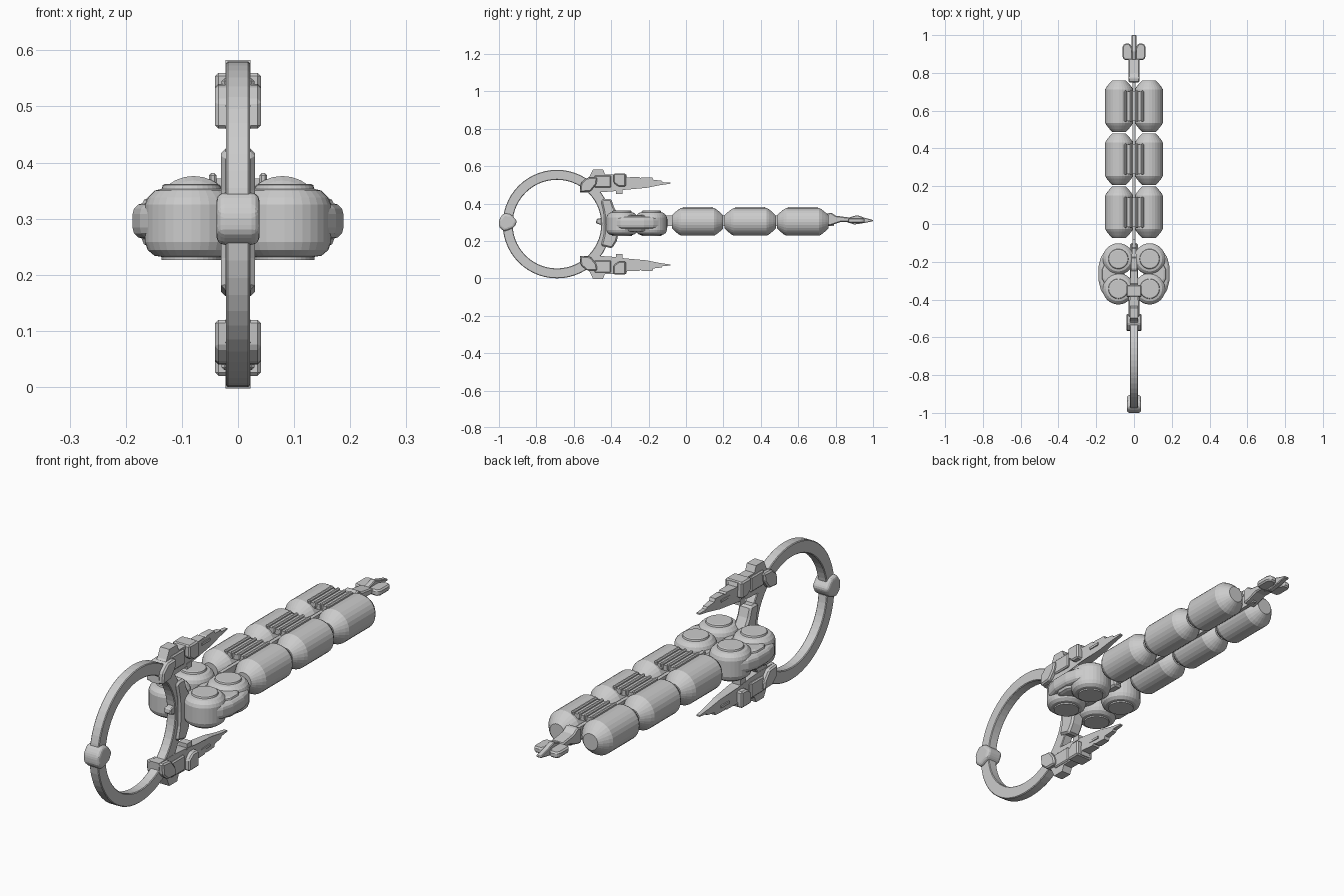
import bpy, bmesh
from math import sin, cos, pi
from mathutils import Matrix

MID = 0.29  # height of the ship's symmetry plane


def make(name, bm, bevel=0.0, segs=1):
    bmesh.ops.recalc_face_normals(bm, faces=bm.faces)
    me = bpy.data.meshes.new(name)
    bm.to_mesh(me)
    bm.free()
    ob = bpy.data.objects.new(name, me)
    bpy.context.collection.objects.link(ob)
    if bevel:
        m = ob.modifiers.new("bevel", "BEVEL")
        m.width, m.segments, m.limit_method = bevel, segs, "ANGLE"
    return ob


def prism(name, pts, a, b, axis="x", bevel=0.0, segs=1):
    """Outline extruded from a to b: (y,z) outline along x, or (x,y) outline along z."""
    bm = bmesh.new()
    rows = [[bm.verts.new((d, u, v) if axis == "x" else (u, v, d)) for u, v in pts]
            for d in (a, b)]
    n = len(pts)
    for r in rows:
        bm.faces.new(r)
    for i in range(n):
        j = (i + 1) % n
        bm.faces.new((rows[0][i], rows[0][j], rows[1][j], rows[1][i]))
    return make(name, bm, bevel, segs)


def box(name, x, y, z, bevel=0.0):
    return prism(name, [(y[0], z[0]), (y[1], z[0]), (y[1], z[1]), (y[0], z[1])],
                 x[0], x[1], bevel=bevel)


def lathe(name, prof, loc, axis, n=28, closed=False):
    """Profile of (radius, height) pairs turned about an axis."""
    bm = bmesh.new()
    rings = [[bm.verts.new((r * cos(2 * pi * k / n), r * sin(2 * pi * k / n), h))
              for k in range(n)] for r, h in prof]
    pairs = list(zip(rings, rings[1:]))
    if closed:
        pairs.append((rings[-1], rings[0]))
    else:
        bm.faces.new(rings[0])
        bm.faces.new(rings[-1])
    for p, q in pairs:
        for k in range(n):
            j = (k + 1) % n
            bm.faces.new((p[k], p[j], q[j], q[k]))
    if axis == "y":
        bm.transform(Matrix.Rotation(-pi / 2, 4, "X"))
    elif axis == "x":
        bm.transform(Matrix.Rotation(pi / 2, 4, "Y"))
    bm.transform(Matrix.Translation(loc))
    return make(name, bm)


# big upright ring at the bow
lathe("ring", [(0.237, -0.018), (0.24, -0.021), (0.287, -0.021), (0.29, -0.018),
               (0.29, 0.018), (0.287, 0.021), (0.24, 0.021), (0.237, 0.018)],
      (0, -0.69, MID), "x", 56, True)

# knob on the front of the ring
prism("bow_knob", [(-1.0, 0.315), (-0.975, 0.348), (-0.935, 0.343), (-0.902, 0.305),
                   (-0.92, 0.27), (-0.972, 0.25), (-1.0, 0.275)],
      -0.038, 0.038, bevel=0.014, segs=3)

# upper and lower pylons carried by the ring
pylon = [(-.567, .46), (-.565, .50), (-.515, .545), (-.497, .583), (-.444, .583),
         (-.433, .556), (-.32, .556), (-.315, .54), (-.25, .542), (-.245, .535),
         (-.235, .54), (-.18, .54), (-.175, .527), (-.13, .522), (-.125, .514),
         (-.083, .512), (-.083, .506), (-.14, .498), (-.21, .484), (-.32, .474),
         (-.40, .464), (-.47, .46)]
cheek = [(-.567, .46), (-.562, .51), (-.53, .538), (-.475, .54), (-.478, .505), (-.51, .465)]
hatch = [(-.387, .51), (-.387, .56), (-.322, .56), (-.322, .49), (-.36, .49)]
for tag, f in (("upper", lambda z: z), ("lower", lambda z: 2 * MID - z)):
    def flip(pts):
        return [(y, f(z)) for y, z in pts]
    ob = prism(tag + "_pylon", flip(pylon), -0.022, 0.022)
    for v in ob.data.vertices:  # narrow towards the aft tip
        t = min(1, max(0, (v.co.y + 0.32) / 0.24))
        v.co.x *= 1 - 0.68 * t
    prism(tag + "_cheek", flip(cheek), -0.041, 0.041, bevel=0.006)
    prism(tag + "_hatch", flip(hatch), -0.041, 0.041, bevel=0.006)
    box(tag + "_shoulder", (-0.029, 0.029), (-0.49, -0.40), sorted((f(.485), f(.55))), 0.005)
    box(tag + "_foot", (-0.02, 0.02), (-0.375, -0.34), sorted((f(.45), f(.475))))
    box(tag + "_rail", (-0.019, 0.019), (-0.27, -0.215), sorted((f(.512), f(.522))))

# crescent yoke joining the ring to the hull
prism("yoke", [(-.455, .415), (-.44, .425), (-.40, .425), (-.385, .38), (-.36, .34),
               (-.355, .27), (-.37, .20), (-.395, .16), (-.455, .175), (-.44, .23),
               (-.437, .29), (-.44, .35)], -0.03, 0.03, bevel=0.008)
prism("yoke_core", [(-.45, .36), (-.39, .38), (-.35, .32), (-.35, .26), (-.39, .2), (-.45, .22)],
      -0.02, 0.02, bevel=0.004)
prism("yoke_nose", [(-.482, .295), (-.478, .318), (-.44, .325), (-.40, .32), (-.40, .275),
                    (-.44, .28)], -0.016, 0.016, bevel=0.004)

# four upright tanks with round lids
tank = [(0.053, 0.226), (0.053, 0.232), (0.066, 0.234), (0.078, 0.244), (0.083, 0.258),
        (0.083, 0.325), (0.078, 0.338), (0.066, 0.350), (0.053, 0.353), (0.051, 0.36),
        (0.046, 0.362)]
side = [(.05, -.40), (.10, -.415), (.145, -.395), (.175, -.35), (.188, -.30), (.188, -.225),
        (.175, -.175), (.145, -.13), (.10, -.112), (.05, -.125)]
for s, label in ((-1, "left"), (1, "right")):
    for y, place in ((-0.343, "front"), (-0.185, "rear")):
        lathe(f"{label}_{place}_tank", tank, (s * 0.083, y, 0), "z", 32)
    # lens-shaped fairing wrapping the outside of each tank pair
    prism(label + "_fairing", [(s * x, y) for x, y in side], 0.264, 0.328,
          "z", bevel=0.02, segs=3)
    prism(label + "_saddle", [(s * x, y) for x, y in
          ((.06, -.33), (.15, -.33), (.172, -.29), (.172, -.24), (.15, -.20), (.06, -.20))],
          0.25, 0.338, "z", bevel=0.015, segs=2)
box("tank_spine", (-0.02, 0.02), (-0.40, -0.10), (0.265, 0.325), 0.008)

# three pairs of cargo drums, each pair with a ribbed deck plate
drum = [(0.035, -0.137), (0.05, -0.122), (0.066, -0.102), (0.074, -0.088),
        (0.074, 0.088), (0.066, 0.102), (0.05, 0.122), (0.035, 0.137)]
for i, y in enumerate((0.062, 0.343, 0.624), 1):
    for s, label in ((-1, "left"), (1, "right")):
        lathe(f"{label}_drum_{i}", drum, (s * 0.079, y, 0.302), "y", 28)
        for x0, x1 in ((0.008, 0.022), (0.038, 0.052)):
            box(f"{label}_deck_rib_{i}", sorted((s * x0, s * x1)), (y - .082, y + .082),
                (0.355, 0.381), 0.004)
    box(f"deck_plate_{i}", (-0.052, 0.052), (y - .078, y + .078), (0.35, 0.372))

# central spine between the drums
box("main_spine", (-0.008, 0.008), (-0.12, 0.79), (0.28, 0.335))

# tail boom with twin fins and a pointed tip
prism("tail_boom", [(.75, .28), (.75, .345), (.775, .352), (.80, .335), (.875, .325),
                    (.875, .30), (.83, .302), (.78, .285)], -0.029, 0.029, bevel=0.005)
prism("tail_tip", [(.86, .30), (.87, .325), (.915, .338), (.955, .324), (1.0, .312),
                   (1.0, .305), (.955, .296), (.90, .288)], -0.012, 0.012, bevel=0.003)
for s, label in ((-1, "left"), (1, "right")):
    prism(label + "_tail_fin", [(s * x, y) for x, y in
          ((.008, .868), (.05, .868), (.061, .882), (.061, .94), (.05, .955), (.022, .955),
           (.008, .93))], 0.296, 0.322, "z", bevel=0.006)
